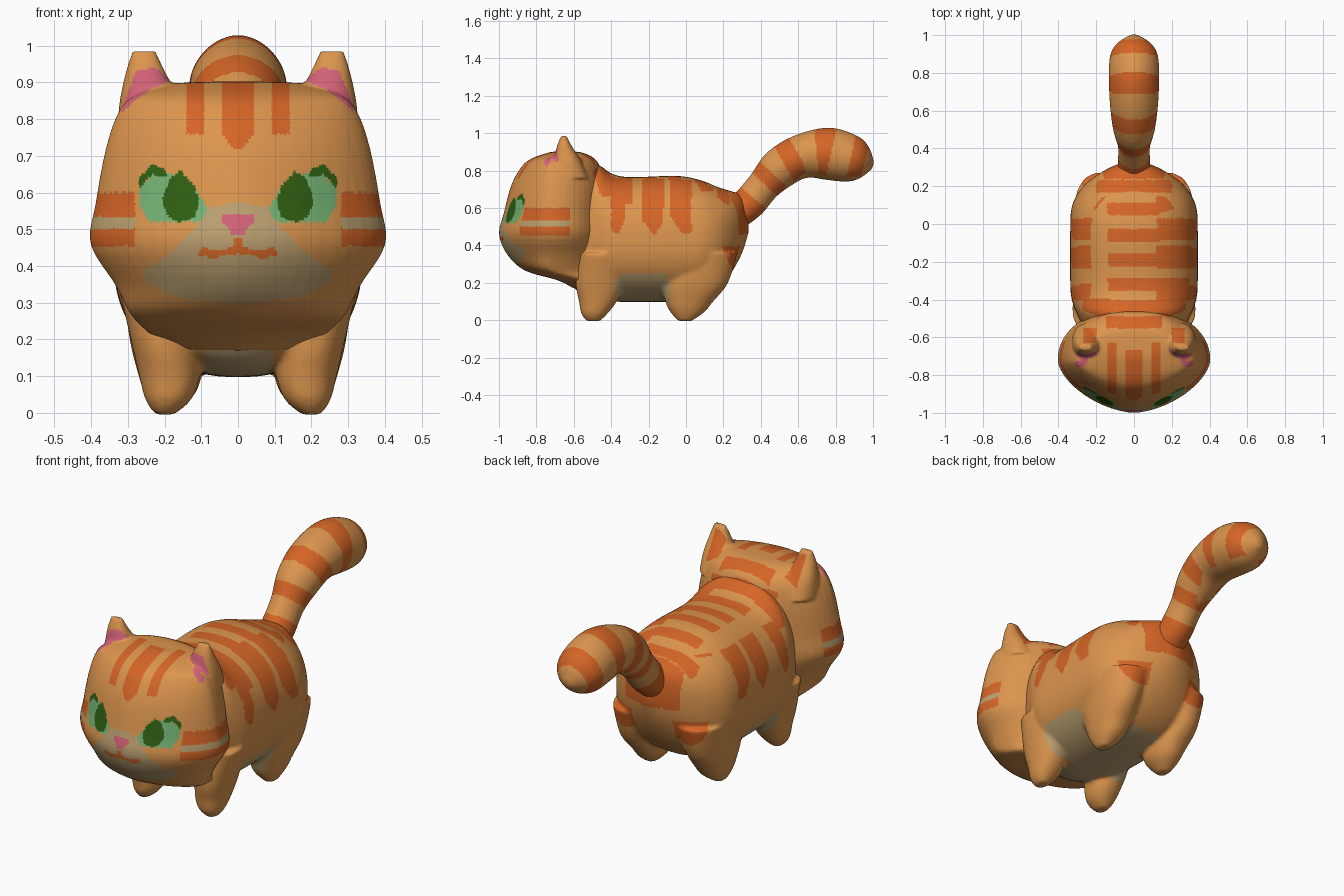
import bpy, bmesh, math
from mathutils import Vector as V

if "Cube" in bpy.data.objects:
    bpy.data.objects.remove(bpy.data.objects["Cube"])


# ---- colours (sRGB picked, stored linear) ----
def lin(c):
    c /= 255
    return c / 12.92 if c < 0.04 else ((c + 0.055) / 1.055) ** 2.4


COLOURS = [("orange_fur", (220, 149, 78)), ("stripe_orange", (213, 101, 38)),
           ("cream_fur", (188, 160, 112)), ("pink", (212, 98, 120)),
           ("eye_green", (116, 178, 116)), ("pupil_green", (47, 95, 18))]
MATS = []
for name, rgb in COLOURS:
    m = bpy.data.materials.new(name)
    m.diffuse_color = (*[lin(c) for c in rgb], 1)
    m.use_nodes = True
    m.node_tree.nodes["Principled BSDF"].inputs["Base Color"].default_value = m.diffuse_color
    MATS.append(m)
FUR, STRIPE, CREAM, PINK, GREEN, PUPIL = range(6)


# ---- helpers ----
def ring(c, hx, up, down, n_up=2.0, n_down=2.0, seg=48):
    """Superellipse ring with half width hx and different up / down halves."""
    pts = []
    for i in range(seg):
        a = 2 * math.pi * i / seg
        co, si = math.cos(a), math.sin(a)
        n, ax = (n_up, up) if si >= 0 else (n_down, down)
        x = math.copysign(abs(co) ** (2 / n), co) * hx
        pts.append(V(c) + V((x, 0, 0)) + V(ax) * abs(si) ** (2 / n))
    return pts


def loft(bm, keys, steps=4):
    """Closed skin through the key rings, curved between them."""
    rows, last = [], len(keys) - 1
    for k in range(last):
        quad = [keys[max(k - 1, 0)], keys[k], keys[k + 1], keys[min(k + 2, last)]]
        for s in range(steps):
            t = s / steps
            rows.append([b + (c - a) * (t / 2) + (2 * a - 5 * b + 4 * c - d) * (t * t / 2)
                         + (3 * b - a - 3 * c + d) * (t ** 3 / 2)
                         for a, b, c, d in zip(*quad)])
    rows.append(keys[last])
    rows = [[bm.verts.new(p) for p in r] for r in rows]
    for r, q in zip(rows, rows[1:]):
        for i in range(len(r)):
            j = (i + 1) % len(r)
            bm.faces.new((r[i], r[j], q[j], q[i]))
    bm.faces.new(rows[0])
    bm.faces.new(rows[-1])


def build(name, lofts, paint, voxel=0.01, smooth=6):
    """Fuse the lofts into one smooth skin and colour its faces by rule."""
    bm = bmesh.new()
    for keys in lofts:
        loft(bm, keys)
    bmesh.ops.recalc_face_normals(bm, faces=bm.faces[:])
    me = bpy.data.meshes.new(name)
    bm.to_mesh(me)
    bm.free()
    ob = bpy.data.objects.new(name, me)
    bpy.context.collection.objects.link(ob)
    r = ob.modifiers.new("fuse", 'REMESH')
    r.mode, r.voxel_size = 'VOXEL', voxel
    s = ob.modifiers.new("soften", 'SMOOTH')
    s.factor, s.iterations = 0.5, smooth
    dg = bpy.context.evaluated_depsgraph_get()
    new = bpy.data.meshes.new_from_object(ob.evaluated_get(dg))
    ob.modifiers.clear()
    ob.data = new
    new.materials.clear()
    for m in MATS:
        new.materials.append(m)
    for p in new.polygons:
        p.use_smooth = True
        p.material_index = paint(*p.center, p.normal)


def inside(px, py, poly):
    hit = False
    for (x1, y1), (x2, y2) in zip(poly, poly[1:] + poly[:1]):
        if (y1 > py) != (y2 > py) and px < (x2 - x1) * (py - y1) / (y2 - y1) + x1:
            hit = not hit
    return hit


# bands across the back: y centre, half width on the left, on the right
BANDS = [(0.20, 0.20, 0.20), (0.08, 0.14, 0.14), (-0.06, 0.14, 0.14), (-0.19, 0.14, 0.33),
         (-0.32, 0.14, 0.33), (-0.435, 0.26, 0.26), (-0.52, 0.15, 0.15)]
NECK = [(-0.5, 0.8), (-0.44, 0.83), (-0.39, 0.77), (-0.4, 0.66), (-0.45, 0.66)]


def back_stripe(x, y, z):
    return (z > 0.62 and any(abs(y - c) < 0.032 and -l < x < r for c, l, r in BANDS)) \
        or (abs(x) > 0.12 and inside(y, z, NECK))


# ---- head with ears: rings stacked in z (z, half width, front y, back y) ----
HEAD = [(0.17, 0.16, -0.60, -0.46), (0.215, 0.24, -0.69, -0.45), (0.265, 0.29, -0.86, -0.45),
        (0.35, 0.335, -0.955, -0.45), (0.46, 0.402, -1.0, -0.44), (0.57, 0.388, -0.975, -0.44),
        (0.72, 0.36, -0.935, -0.44), (0.82, 0.325, -0.88, -0.46), (0.865, 0.28, -0.825, -0.49),
        (0.895, 0.19, -0.74, -0.55), (0.902, 0.08, -0.7, -0.6)]
head = []
for z, a, yf, yb in HEAD:
    yc = -0.72 if z > 0.25 and z < 0.88 else (yf + yb) / 2
    head.append(ring((0, yc, z), a, (0, yb - yc, 0), (0, yf - yc, 0), 2.1, 1.65))
EAR = [(0.76, 0.23, 0.10, -0.63, 0.11), (0.85, 0.24, 0.082, -0.635, 0.075),
       (0.93, 0.252, 0.053, -0.65, 0.04), (0.985, 0.256, 0.032, -0.653, 0.015)]


def ear(s):
    return [ring((s * x, y, z), hx, (0, hy, 0), (0, -hy, 0), 2.3, 2.3)
            for z, x, hx, y, hy in EAR]


# face markings, right half seen from the front (x, z)
MUZZLE = [(-1, .575), (0, .575), (.08, .56), (.12, .5), (.18, .44), (.255, .385), (.25, .355),
          (.17, .315), (0, .295), (-1, .295)]
NOSE = [(-1, .542), (.04, .542), (.045, .525), (.014, .485), (-1, .485)]
MOUTH = [(-1, .475), (.008, .475), (.012, .452), (.05, .44), (.1, .452), (.107, .43),
         (.06, .42), (.03, .432), (-1, .438)]
EYE = [(.1, .52), (.085, .56), (.11, .6), (.16, .645), (.22, .66), (.27, .61), (.265, .56),
       (.24, .52)]
LID = [(.19, .64), (.2, .665), (.235, .675), (.27, .64), (.27, .605), (.255, .63), (.23, .65)]
IRIS = [(.12, .53), (.105, .58), (.12, .62), (.155, .66), (.185, .64), (.207, .58), (.19, .535),
        (.16, .52)]
INNER_EAR = [(.18, .905), (.225, .94), (.275, .935), (.305, .86), (.315, .82), (.28, .85),
             (.235, .885)]
FACE = [(PUPIL, IRIS), (PUPIL, LID), (GREEN, EYE), (PINK, NOSE), (STRIPE, MOUTH), (CREAM, MUZZLE)]


def paint_head(x, y, z, n):
    ax = abs(x)
    if y < -0.75:
        for mat, poly in FACE:
            if inside(ax, z, poly):
                return mat
    if y < -0.64 and n.y < -0.1 and inside(ax, z, INNER_EAR):
        return PINK
    # cheek stripes with a pale strip between
    if -0.89 < y < -0.62 and ax > 0.28:
        if 0.535 < z < 0.6 or 0.455 < z < 0.503:
            return STRIPE
        if 0.5 < z < 0.54:
            return CREAM
    # forehead stripes, ear backs and neck bands
    if y < -0.67 and z > 0.72 and ax < 0.043 * min(1, (z - 0.7) / 0.06):
        return STRIPE
    if y < -0.63 and z > 0.76 and 0.09 < ax < 0.142:
        return STRIPE
    if y > -0.63 and z > 0.8 and 0.2 < ax < 0.27 and y < -0.55:
        return STRIPE
    return STRIPE if back_stripe(x, y, z) else FUR


build("head", [head, ear(1), ear(-1)], paint_head, 0.008, 5)

# ---- body with legs: rings along y (y, half width, bottom z, top z) ----
BODY = [(-0.63, 0.16, 0.22, 0.5), (-0.57, 0.25, 0.145, 0.74), (-0.48, 0.30, 0.11, 0.83),
        (-0.4, 0.33, 0.1, 0.785), (-0.3, 0.338, 0.098, 0.765), (-0.05, 0.338, 0.098, 0.772),
        (0.08, 0.332, 0.115, 0.748), (0.17, 0.293, 0.17, 0.712), (0.24, 0.225, 0.25, 0.69),
        (0.3, 0.125, 0.36, 0.665), (0.335, 0.03, 0.47, 0.57)]
body = []
for y, a, zb, zt in BODY:
    zc = zb + (zt - zb) * 0.47
    body.append(ring((0, y, zc), a, (0, 0, zt - zc), (0, 0, zb - zc), 2.35, 2.2))
# legs: rings in z (z, x, half x, front y, back y)
FRONT_LEG = [(-0.005, .2, .025, -.53, -.46), (.035, .19, .062, -.56, -.42),
             (.1, .187, .082, -.572, -.37), (.2, .2, .092, -.59, -.33), (.36, .2, .13, -.58, -.33)]
BACK_LEG = [(-0.005, .2, .025, -.04, .03), (.045, .187, .065, -.085, .1),
            (.1, .185, .085, -.11, .145), (.2, .195, .1, -.13, .225), (.36, .175, .14, -.1, .275)]


def leg(rows, s):
    return [ring((s * x, (f + b) / 2, z), hx, (0, (b - f) / 2, 0), (0, (f - b) / 2, 0), 2.2, 2.2)
            for z, x, hx, f, b in rows]


# flank markings seen from the side (y, z)
FLANK = [[(-.4, .78), (-.31, .78), (-.325, .55), (-.36, .46), (-.4, .48)],
         [(-.24, .78), (-.11, .78), (-.125, .52), (-.17, .45), (-.23, .53)],
         [(-.09, .78), (.03, .78), (.03, .47), (-.02, .46), (-.08, .55)],
         [(.05, .76), (.17, .73), (.14, .69), (.08, .69)],
         [(.19, .39), (.3, .4), (.28, .29), (.25, .27)]]
BELLY = [(-.38, .2), (-.35, .25), (-.12, .25), (-.08, .2), (-.1, 0.05), (-.36, 0.05)]


def paint_body(x, y, z, n):
    if inside(y, z, BELLY) or (z < 0.2 and abs(x) < 0.09 and -0.62 < y < 0.1):
        return CREAM
    if abs(x) > 0.12 and (x > 0 or z < 0.7) and any(inside(y, z, f) for f in FLANK):
        return STRIPE
    if y > 0.24 and z > 0.46 and abs(x) < 0.16:      # patch round the tail root
        return STRIPE
    return STRIPE if back_stripe(x, y, z) else FUR


build("body", [body] + [leg(r, s) for r in (FRONT_LEG, BACK_LEG) for s in (1, -1)],
      paint_body, 0.01, 8)

# ---- tail: rings on a path (y, z, half width, half height) ----
TAIL = [(.25, .55, .09, .08), (.34, .63, .085, .09), (.415, .72, .085, .09), (.5, .81, .11, .11),
        (.615, .875, .126, .118), (.76, .89, .133, .14), (.89, .862, .127, .125),
        (.955, .84, .088, .085), (1.0, .828, .02, .02)]
tail = []
for i, (y, z, a, h) in enumerate(TAIL):
    p, q = TAIL[max(i - 1, 0)], TAIL[min(i + 1, len(TAIL) - 1)]
    d = V((0, q[0] - p[0], q[1] - p[1])).normalized()
    up = V((0, -d.z, d.y)) * h
    tail.append(ring((0, y, z), a, up, -up, 1.85, 2.0))
RINGS = [(.2, .36), (.42, .47), (.53, .61), (.70, .775), (.88, .955)]


def paint_tail(x, y, z, n):
    best, at = 9, 0
    for p, q in zip(TAIL, TAIL[1:]):
        a, b, c = V(p[:2]), V(q[:2]), V((y, z))
        t = min(1, max(0, (c - a).dot(b - a) / (b - a).length_squared))
        m = a.lerp(b, t)
        if (m - c).length < best:
            best, at = (m - c).length, m.x
    banded = any(lo < at < hi for lo, hi in RINGS)
    return STRIPE if banded and (n.z > -0.8 or at < 0.4) else FUR


build("tail", [tail], paint_tail, 0.009, 5)
